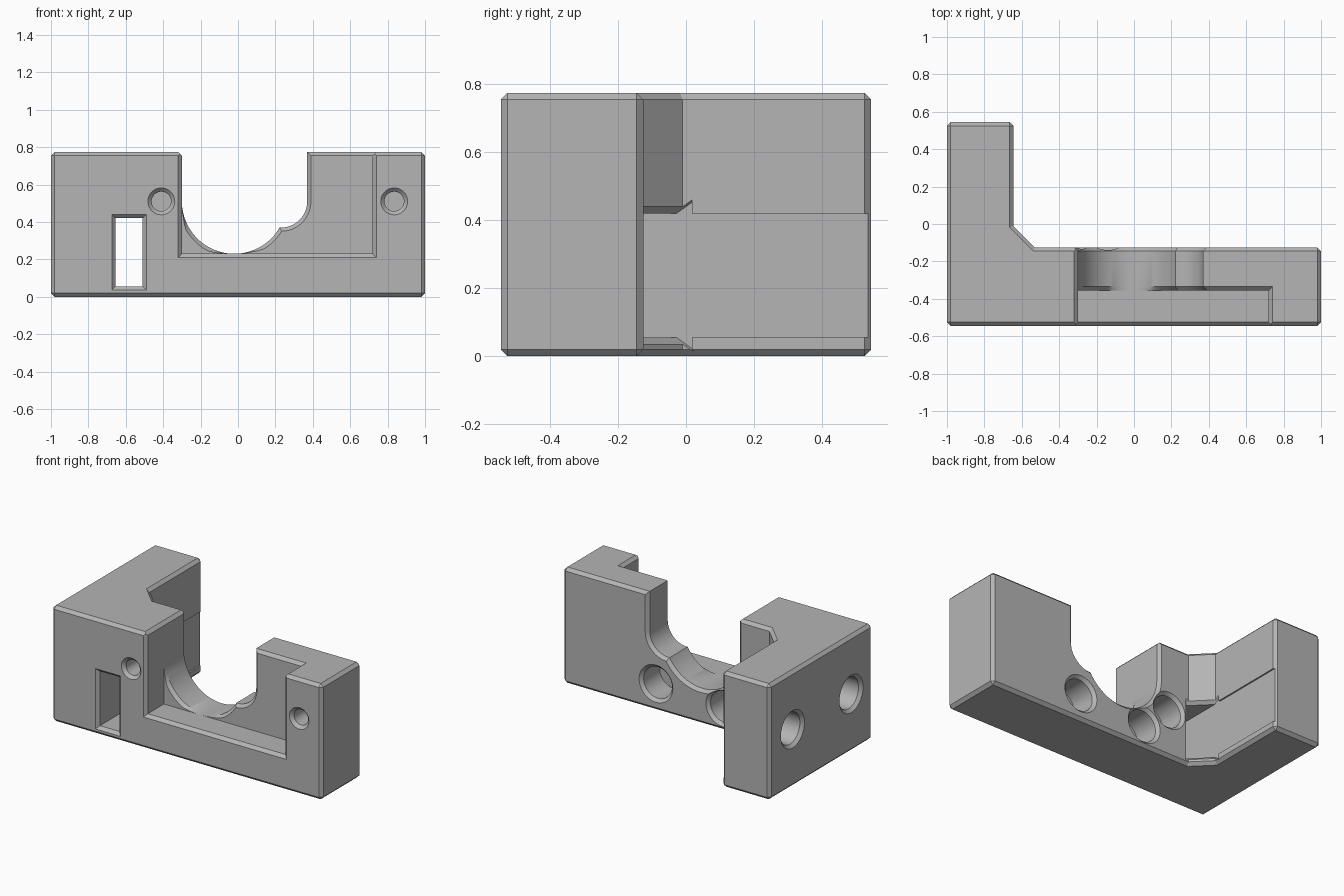
import bpy, bmesh
from math import acos, cos, degrees, pi, radians, sin
from mathutils import Vector

cube = bpy.data.objects.get("Cube")
if cube:
    bpy.data.objects.remove(cube, do_unlink=True)

C = 0.02                      # chamfer width
X, Y, Z = 1.0, 0.545, 0.775   # outer half width, half depth, height
BACK = -0.125                 # rear face of the front bar
FLOOR, WALL = 0.23, -0.355    # pocket floor and pocket rear wall

grey = bpy.data.materials.new("matte_grey")
grey.use_nodes = True
colour = (0.46, 0.46, 0.46, 1)
grey.diffuse_color = colour
grey.node_tree.nodes["Principled BSDF"].inputs["Base Color"].default_value = colour


def loft(name, rings):
    """Closed solid through rings that all have the same number of points."""
    bm = bmesh.new()
    vs = [[bm.verts.new(p) for p in ring] for ring in rings]
    n = len(vs[0])
    for a, b in zip(vs, vs[1:]):
        for i in range(n):
            j = (i + 1) % n
            bm.faces.new((a[i], a[j], b[j], b[i]))
    bm.faces.new(vs[0][::-1])
    bm.faces.new(vs[-1])
    bm.normal_update()
    if bm.calc_volume(signed=True) < 0:
        bmesh.ops.reverse_faces(bm, faces=bm.faces[:])
    me = bpy.data.meshes.new(name)
    bm.to_mesh(me)
    bm.free()
    ob = bpy.data.objects.new(name, me)
    bpy.context.scene.collection.objects.link(ob)
    me.materials.append(grey)
    return ob


def rect(a0, a1, b0, b1, g=0.0):
    return [(a0 - g, b0 - g), (a1 + g, b0 - g), (a1 + g, b1 + g), (a0 - g, b1 + g)]


def at_y(points, y):
    return [(x, y, z) for x, z in points]


def at_z(points, z):
    return [(x, y, z) for x, y in points]


def arc(cx, cz, r, start, end, n):
    steps = [radians(start + (end - start) * i / n) for i in range(n + 1)]
    return [(cx + r * cos(t), cz + r * sin(t)) for t in steps]


def hole(name, centre, direction, r, depth):
    """Blind round hole with a chamfered mouth, entering along direction."""
    d = Vector(direction)
    up = Vector((0, 0, 1))
    side = d.cross(up)
    turns = [2 * pi * i / 40 for i in range(40)]
    return loft(name, [[Vector(centre) + d * t + side * rad * cos(a) + up * rad * sin(a)
                        for a in turns]
                       for t, rad in ((-C, r + 2 * C), (C, r), (depth, r))])


def volume(mesh):
    bm = bmesh.new()
    bm.from_mesh(mesh)
    v = bm.calc_volume(signed=True)
    bm.free()
    return v


def cut(ob, cutter):
    """Subtract cutter, keeping the first solver result that is a sound solid."""
    cutter.hide_render = True
    before = volume(ob.data)
    mod = ob.modifiers.new("cut", 'BOOLEAN')
    mod.operation = 'DIFFERENCE'
    mod.object = cutter
    for solver in ('EXACT', 'MANIFOLD', 'FLOAT'):
        mod.solver = solver
        bpy.context.view_layer.update()
        graph = bpy.context.evaluated_depsgraph_get()
        result = bpy.data.meshes.new_from_object(ob.evaluated_get(graph), depsgraph=graph)
        if before * 0.5 < volume(result) < before - 1e-7:
            ob.data = result
            break
    ob.modifiers.remove(mod)
    bpy.data.objects.remove(cutter, do_unlink=True)


# L-shaped body with chamfered rims and outer corners
outline = [(-X, -Y), (X, -Y), (X, BACK), (-0.53, BACK), (-0.645, -0.01), (-0.645, Y), (-X, Y)]
body = loft("bracket_body", [at_z(outline, 0), at_z(outline, Z)])
bm = bmesh.new()
bm.from_mesh(body.data)
bm.normal_update()
edges = [e for e in bm.edges
         if abs(e.verts[0].co.z - e.verts[1].co.z) < 0.01 or e.is_convex]
bmesh.ops.bevel(bm, geom=edges, offset=C, offset_type='OFFSET', segments=1,
                profile=0.5, affect='EDGES')
bm.to_mesh(body.data)
bm.free()

# Front pocket, open at the top, with chamfered front and top edges
pocket = (-0.30, 0.72, FLOOR, 1.2)
cut(body, loft("pocket_cutter", [at_y(rect(*pocket, g), y) for y, g in
                                 ((-Y - C, 2 * C), (-Y + C, 0), (WALL, 0))]))
cut(body, loft("pocket_rim_cutter", [at_z(rect(-0.20, 0.72, -0.8, WALL, g), z) for z, g in
                                     ((Z - C, 0), (Z + C, 2 * C))]))


# Cradle: large arc meeting a small side arc, straight walls to the top
def cradle(g, clip=False):
    big, small, gap = 0.28 + g, 0.14 + g, 0.25
    a = (gap * gap + big * big - small * small) / (2 * gap)
    pts = arc(-0.02, 0.51, big, 180, 360 - degrees(acos(a / big)), 40)
    pts += arc(0.23, 0.51, small, 360 - degrees(acos((a - gap) / small)), 360, 16)[1:]
    pts += [(0.37 + g, 1.1), (-0.30 - g, 1.1)]
    if clip:
        pts = [(max(x, -0.30), max(z, FLOOR)) for x, z in pts]
    return pts


cut(body, loft("cradle_cutter", [
    at_y(cradle(2 * C, True), WALL - C), at_y(cradle(0), WALL + C),
    at_y(cradle(0), BACK - C), at_y(cradle(2 * C), BACK + C)]))

# Chamfer along the top of the cradle's straight wall
wedge = [(-0.34, Z + C), (-0.29, Z + C), (-0.29, Z - C - 0.01)]
cut(body, loft("wall_rim_cutter", [at_y(wedge, -0.7), at_y(wedge, 0.0)]))

# Through slot that also shaves the inner side of the leg
slot = (-0.655, -0.51, 0.055, 0.42)
cut(body, loft("slot_cutter", [at_y(rect(*slot, g), y) for y, g in
                               ((-Y - C, 2 * C), (-Y + C, 0), (0.7, 0))]))
cut(body, loft("slot_exit_cutter", [
    [(x, -0.655 - x + d, z) for x, z in rect(slot[0], slot[1], slot[2] - g, slot[3] + g)]
    for d, g in ((-0.028, 0), (0.028, 2 * C))]))

# Screw holes in the front, wider blind holes in the rear and the outer side
for x in (-0.41, 0.835):
    cut(body, hole("screw_hole_cutter", (x, -Y, 0.51), (0, 1, 0), 0.052, 0.3))
for x, z in ((0.31, 0.18), (-0.185, 0.15), (-0.38, 0.32)):
    cut(body, hole("rear_hole_cutter", (x, BACK, z), (0, -1, 0), 0.105, 0.19))
for y in (0.30, -0.32):
    cut(body, hole("side_hole_cutter", (-X, y, Z / 2), (1, 0, 0), 0.105, 0.19))

# Smooth the round surfaces, keep the chamfers sharp
bpy.context.view_layer.objects.active = body
bpy.ops.object.select_all(action='DESELECT')
body.select_set(True)
bpy.ops.object.shade_smooth_by_angle(angle=radians(25))
